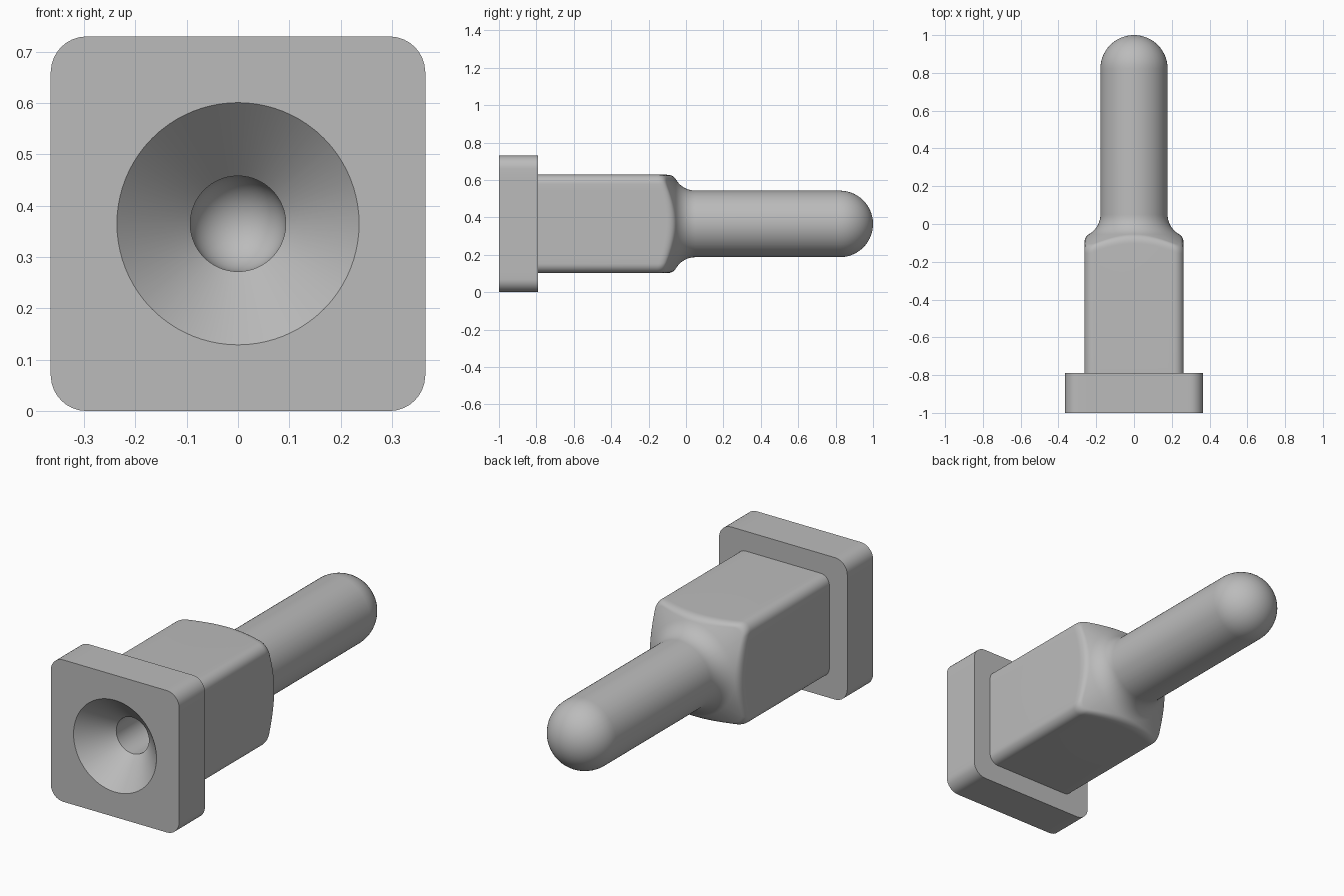
import bpy
import bmesh
from math import sin, cos, pi, radians, sqrt, tan

cube = bpy.data.objects.get("Cube")
if cube:
    bpy.data.objects.remove(cube, do_unlink=True)

MID_Z = 0.365
ROD_R, BORE_R = 0.178, 0.093
FLANGE, FLANGE_CORNER = 0.365, 0.07
BODY, BODY_CORNER = 0.263, 0.05
FRONT, STEP, DOME = -1.0, -0.79, 0.822

metal = bpy.data.materials.new("plain grey")
metal.use_nodes = True
grey = (0.5, 0.5, 0.5, 1)
metal.diffuse_color = grey
metal.node_tree.nodes["Principled BSDF"].inputs["Base Color"].default_value = grey

# Ray angles: flats and rounded corners of the square sections
ANGLES = []
for q in range(4):
    ANGLES += [radians(q * 90 - 39 + 78 * i / 18) for i in range(18)]
    ANGLES += [radians(q * 90 + 39 + 12 * i / 8) for i in range(8)]


def square(angle, half, corner):
    """Distance from the axis to a rounded square along a ray."""
    a, b = sorted((abs(cos(angle)), abs(sin(angle))))
    c = half - corner
    if half * a / b <= c:
        return half / b
    m = c * (a + b)
    return m + sqrt(m * m - 2 * c * c + corner * corner)


def loft(name, profile):
    """Skin a surface; profile(angle) gives (radius, y) points along each ray."""
    bm = bmesh.new()
    columns = [[bm.verts.new((r * cos(a), y, MID_Z + r * sin(a)))
                for r, y in profile(a)] for a in ANGLES]
    for j, col in enumerate(columns):
        nxt = columns[(j + 1) % len(columns)]
        for i in range(len(col) - 1):
            bm.faces.new((col[i], col[i + 1], nxt[i + 1], nxt[i]))
    bmesh.ops.remove_doubles(bm, verts=bm.verts, dist=1e-5)
    mesh = bpy.data.meshes.new(name)
    bm.to_mesh(mesh)
    bm.free()
    mesh.materials.append(metal)
    obj = bpy.data.objects.new(name, mesh)
    bpy.context.collection.objects.link(obj)
    bpy.ops.object.select_all(action='DESELECT')
    obj.select_set(True)
    bpy.context.view_layer.objects.active = obj
    bpy.ops.object.shade_smooth_by_angle(angle=radians(30))


def dome(radius, steps=14):
    return [(radius * cos(pi / 2 * i / steps), DOME + radius * sin(pi / 2 * i / steps))
            for i in range(steps + 1)]


# Round-ended bore opening through a 45 degree countersink
def bore(angle):
    mouth = 0.236
    return dome(BORE_R)[::-1] + [(BORE_R, FRONT + mouth - BORE_R), (mouth, FRONT)]


# Square flange with the countersink opening
def flange(angle):
    edge = square(angle, FLANGE, FLANGE_CORNER)
    return [(0.236, FRONT), (edge, FRONT), (edge, STEP),
            (square(angle, BODY, BODY_CORNER), STEP)]


# Square body, softened conical shoulder, fillet, rod and domed tip
def shank(angle):
    d = square(angle, BODY, BODY_CORNER)
    fillet, fillet_end = 0.12, 0.05
    slope = tan(radians(30))
    cone_r = ROD_R + fillet / 2
    cone_y = fillet_end - fillet * sin(radians(60))
    edge_y = cone_y - (d - cone_r) * slope
    soft = 0.028
    start = (d, edge_y - soft * 1.3)
    end = (d - soft * cos(radians(30)), edge_y + soft / 2)
    pts = [(d, STEP)]
    for i in range(9):
        t = i / 8
        w = ((1 - t) ** 2, 2 * t * (1 - t), t * t)
        pts.append((w[0] * start[0] + w[1] * d + w[2] * end[0],
                    w[0] * start[1] + w[1] * edge_y + w[2] * end[1]))
    for i in range(11):
        a = radians(60 * (1 - i / 10))
        pts.append((ROD_R + fillet * (1 - cos(a)), fillet_end - fillet * sin(a)))
    return pts + dome(ROD_R)


loft("bore", bore)
loft("flange", flange)
loft("shank", shank)
